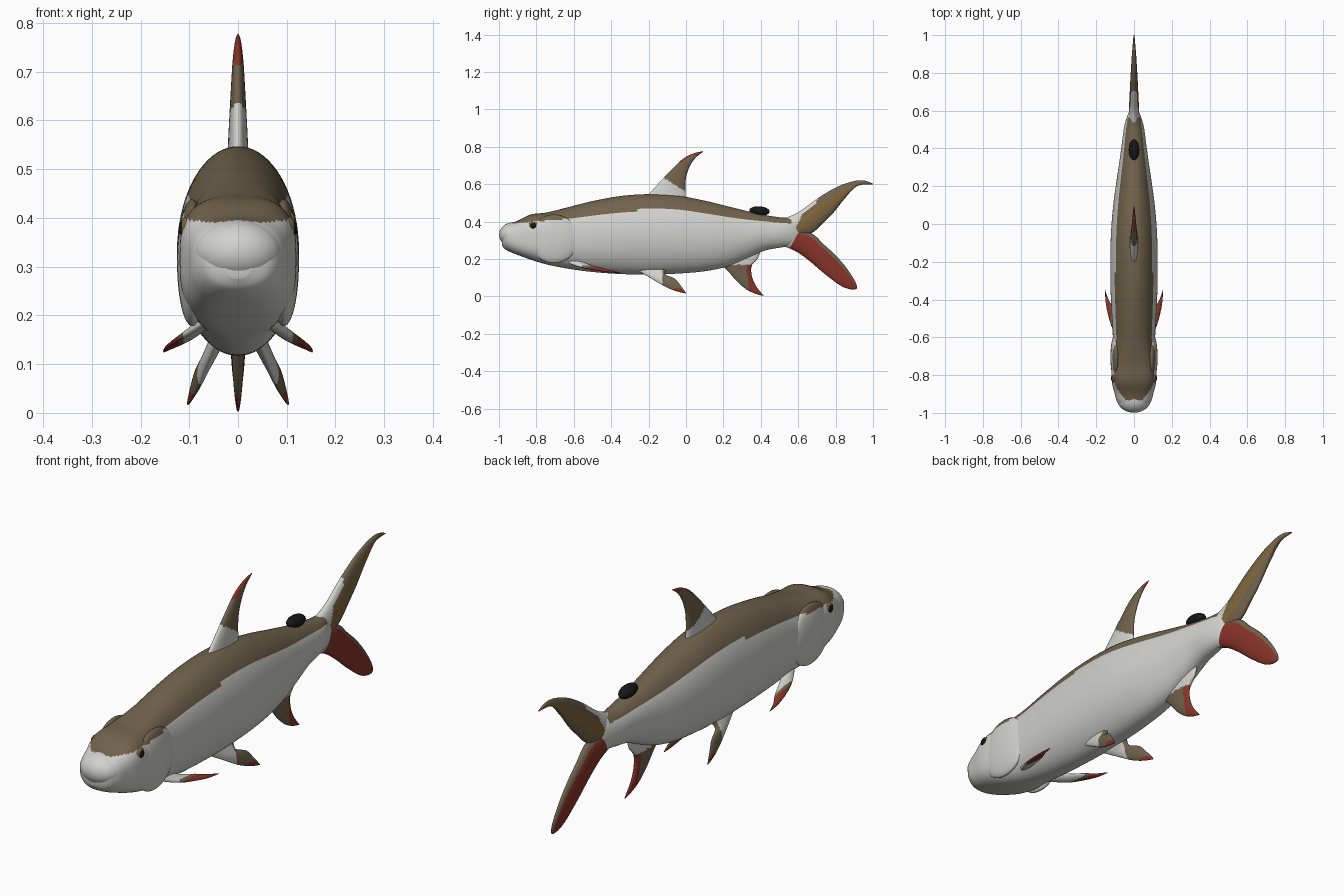
import bpy, bmesh, math
from mathutils import Vector

if "Cube" in bpy.data.objects:
    bpy.data.objects.remove(bpy.data.objects["Cube"])

# Flat colours
COLOURS = [("silver white", (.64, .64, .62)), ("olive brown", (.165, .125, .073)),
           ("fin red", (.25, .035, .022)), ("ochre", (.22, .135, .045)), ("black", (.008, .008, .008))]
MATS = []
for n, c in COLOURS:
    m = bpy.data.materials.new(n)
    m.diffuse_color = (*c, 1)
    m.use_nodes = True
    m.node_tree.nodes["Principled BSDF"].inputs["Base Color"].default_value = m.diffuse_color
    MATS.append(m)
WHITE, BROWN, RED, OCHRE, BLACK = range(5)


def spline(pts, t):
    """Catmull-Rom point at t in 0..1 along a list of tuples."""
    f = t * (len(pts) - 1)
    i = min(int(f), len(pts) - 2)
    f -= i
    g = lambda k: pts[max(0, min(len(pts) - 1, k))]
    return [.5 * (2*b + (c-a)*f + (2*a-5*b+4*c-d)*f*f + (3*b-a-3*c+d)*f**3)
            for a, b, c, d in zip(g(i-1), g(i), g(i+1), g(i+2))]


def finish(name, bm, rule):
    bmesh.ops.recalc_face_normals(bm, faces=bm.faces)
    for f in bm.faces:
        f.smooth = True
        f.material_index = rule(f)
    me = bpy.data.meshes.new(name)
    bm.to_mesh(me)
    bm.free()
    for m in MATS:
        me.materials.append(m)
    ob = bpy.data.objects.new(name, me)
    bpy.context.collection.objects.link(ob)
    return ob


def loft(name, rings, colour):
    """Skin closed rings; colour(u, v, centre) picks the material."""
    bm = bmesh.new()
    k = len(rings[0])
    vs = [[bm.verts.new(p) for p in r] for r in rings]
    uv = []
    for i in range(len(rings) - 1):
        for j in range(k):
            bm.faces.new((vs[i][j], vs[i][(j+1) % k], vs[i+1][(j+1) % k], vs[i+1][j]))
            uv.append(((i + .5) / (len(rings) - 1), (1 - math.cos(2*math.pi*(j+.5)/k)) / 2))
    for r, u in ((vs[0], 0), (vs[-1], 1)):
        bm.faces.new(r)
        uv.append((u, .5))
    bm.faces.index_update()
    return finish(name, bm, lambda f: colour(*uv[f.index], f.calc_center_median()))


def blob(name, centre, radii, rule, tilt=0):
    bm = bmesh.new()
    bmesh.ops.create_uvsphere(bm, u_segments=40, v_segments=28, radius=1)
    for v in bm.verts:
        p = Vector([a*b for a, b in zip(v.co, radii)])
        c, s = math.cos(tilt), math.sin(tilt)
        v.co = Vector((p.x, p.y*c - p.z*s, p.y*s + p.z*c)) + Vector(centre)
    return finish(name, bm, lambda f: rule(f.calc_center_median()))


def fin(name, lead, trail, thick, normal, colour, n=56, k=40):
    """Lens-section fin between a leading and a trailing curve."""
    nrm = Vector(normal).normalized()
    rings = []
    for i in range(n + 1):
        u = i / n
        a, b = Vector(spline(lead, u)), Vector(spline(trail, u))
        t = thick * (1 - u)**.8 + .0015
        rings.append([a.lerp(b, (1 - math.cos(q)) / 2) + nrm * t * math.sin(q)
                      for q in (2*math.pi*j/k for j in range(k))])
    return loft(name, rings, colour)


# Brown back: everything above this line along the body
LINE = [(-.955, .41), (-.93, .39), (-.8, .40), (-.6, .42), (-.4, .445), (-.2, .468),
        (0, .463), (.2, .432), (.4, .405), (.56, .39)]


def back(p):
    for (a, za), (b, zb) in zip(LINE, LINE[1:]):
        if a <= p.y <= b:
            return BROWN if p.z > za + (zb - za) * (p.y - a) / (b - a) else WHITE
    return WHITE


# Body stations: y, top, bottom, half width, squareness
BODY = [(-.985, .355, .275, .03, 2.2), (-.97, .378, .255, .068, 2.3), (-.94, .392, .238, .09, 2.5),
        (-.9, .405, .222, .102, 2.8), (-.83, .438, .197, .118, 3), (-.74, .45, .17, .119, 2.8),
        (-.62, .48, .147, .112, 2.3), (-.5, .51, .131, .117, 2.1), (-.35, .537, .12, .124, 2),
        (-.2, .547, .117, .125, 2), (-.05, .54, .122, .122, 2), (.1, .512, .135, .11, 2),
        (.22, .483, .16, .094, 2), (.32, .458, .2, .079, 2), (.42, .436, .245, .065, 2),
        (.51, .422, .262, .053, 2), (.57, .42, .272, .036, 2), (.62, .40, .29, .014, 2)]


def body_ring(t, k=72):
    y, top, bot, w, e = spline(BODY, t)
    ring = []
    for j in range(k):
        a = 2 * math.pi * j / k
        c, s = math.cos(a), math.sin(a)
        ring.append((w * math.copysign(abs(c)**(2/e), c), y,
                     (top+bot)/2 + (top-bot)/2 * math.copysign(abs(s)**(2/e), s)))
    return ring


loft("body", [body_ring(i / 150) for i in range(151)], lambda u, v, p: back(p))
blob("snout", (0, -.925, .33), (.09, .074, .066), lambda p: WHITE)

# Small black fin on the back
blob("adipose_fin", (0, .393, .457), (.028, .054, .025), lambda p: BLACK, -.08)

# Fins on the centre line, outlines as (y, z)
flat = lambda pts: [(0, y, z) for y, z in pts]
SIDE = (1, 0, 0)


def dorsal_colour(u, v, p):
    if p.z > .755 or (p.z > .715 and v < .2):
        return RED
    return BROWN if p.z > .56 - .62 * p.y else WHITE


fin("dorsal_fin", flat([(-.22, .525), (-.16, .59), (-.09, .665), (-.02, .733), (.04, .765), (.092, .777)]),
    flat([(.0, .515), (-.003, .575), (.0, .635), (.02, .695), (.052, .742), (.092, .774)]),
    .021, SIDE, dorsal_colour)


def upper_colour(u, v, p):
    if p.y < .585 + .45 * max(0, p.z - .36) or (v < .16 and p.y < .7):
        return WHITE
    return OCHRE if .3 < v < .7 and p.y < .92 else BROWN


def lower_colour(u, v, p):
    if p.y < .56 + .45 * max(0, p.z - .26):
        return WHITE
    return BROWN if v > .88 or p.z > .335 else RED


fin("tail_upper", flat([(.52, .415), (.6, .45), (.7, .522), (.8, .582), (.89, .615), (.95, .62), (1, .603)]),
    flat([(.55, .30), (.668, .337), (.735, .395), (.79, .45), (.85, .525), (.915, .59), (1, .6)]),
    .028, SIDE, upper_colour)
fin("tail_lower", flat([(.52, .27), (.59, .24), (.66, .19), (.74, .122), (.82, .062), (.87, .04), (.905, .037)]),
    flat([(.55, .38), (.67, .338), (.735, .28), (.80, .22), (.86, .15), (.905, .08), (.915, .045)]),
    .028, SIDE, lower_colour)
fin("anal_fin", flat([(.17, .19), (.225, .135), (.27, .083), (.32, .04), (.37, .015), (.415, .003)]),
    flat([(.40, .25), (.385, .205), (.352, .165), (.352, .11), (.375, .055), (.415, .005)]),
    .018, SIDE, lambda u, v, p: RED if p.y > .335 - .1 * (p.z - .05) and p.z < .165
    else BROWN if p.z < .17 else WHITE)

# Mirrored parts: gill covers, eyes and paired fins
for s, side in ((1, "left"), (-1, "right")):
    flip = lambda pts: [(s * x, y, z) for x, y, z in pts]
    blob("gill_cover_" + side, (s * .094, -.705, .308), (.031, .13, .13), back)
    blob("iris_" + side, (s * .106, -.817, .378), (.012, .025, .024), lambda p: OCHRE)
    blob("pupil_" + side, (s * .109, -.817, .378), (.013, .018, .018), lambda p: BLACK)
    fin("pelvic_fin_" + side,
        flip([(.045, -.26, .14), (.066, -.18, .093), (.082, -.11, .052), (.095, -.05, .028), (.103, 0, .016)]),
        flip([(.045, -.10, .15), (.063, -.11, .118), (.08, -.06, .095), (.092, -.03, .06), (.103, 0, .019)]),
        .014, (s * .9, 0, .4),
        lambda u, v, p: WHITE if p.y < -.125 else RED if p.y > -.075 + .07 * v and p.z < .07 else BROWN)
    fin("pectoral_fin_" + side,
        flip([(.07, -.64, .185), (.112, -.56, .158), (.137, -.48, .142), (.15, -.41, .131), (.153, -.35, .125)]),
        flip([(.06, -.57, .19), (.085, -.51, .165), (.108, -.45, .15), (.135, -.40, .137), (.153, -.35, .127)]),
        .012, (s * .45, 0, .9),
        lambda u, v, p: RED if abs(p.x) > .122 else BROWN if abs(p.x) > .112 else WHITE)
